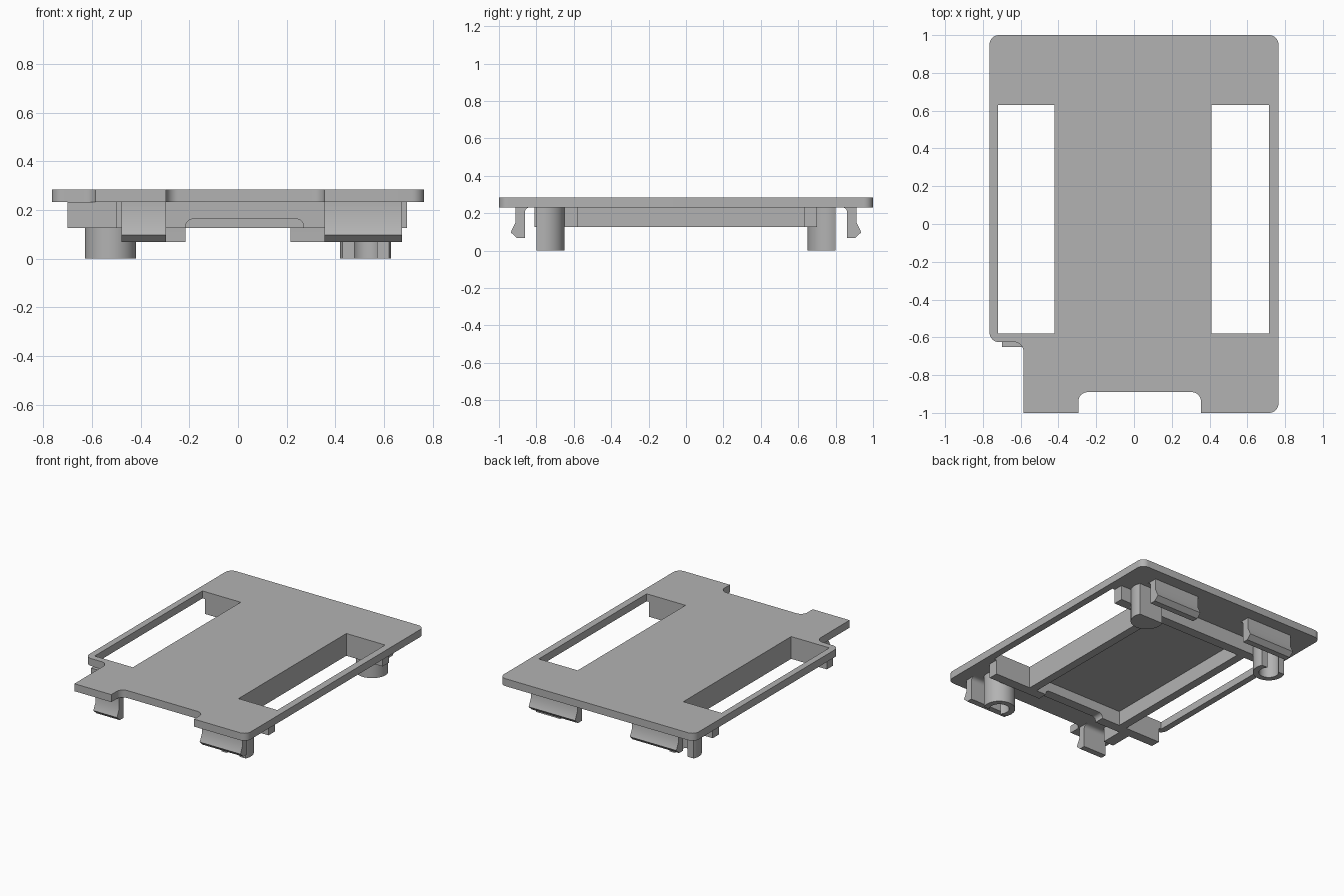
import bpy
from math import cos, sin, pi, acos
from mathutils import Matrix, Vector

cube = bpy.data.objects.get("Cube")
if cube:
    bpy.data.objects.remove(cube)

grey = bpy.data.materials.new("plain grey")
grey.use_nodes = True
colour = (0.45, 0.45, 0.45, 1)
grey.diffuse_color = colour
grey.node_tree.nodes["Principled BSDF"].inputs["Base Color"].default_value = colour

# Local profile axes and extrusion axis, as columns
AXES = {
    "x": ((0, 1, 0), (0, 0, 1), (1, 0, 0)),
    "y": ((1, 0, 0), (0, 0, 1), (0, -1, 0)),
    "z": ((1, 0, 0), (0, 1, 0), (0, 0, 1)),
}


def rounded(corners, steps=8):
    """Outline from (a, b, radius) corners, all right-angled where rounded."""
    path = []
    for i, (a, b, r) in enumerate(corners):
        p = Vector((a, b))
        if not r:
            path.append(p)
            continue
        u = (Vector(corners[i - 1][:2]) - p).normalized() * r
        v = (Vector(corners[(i + 1) % len(corners)][:2]) - p).normalized() * r
        for k in range(steps + 1):
            t = k / steps * pi / 2
            path.append(p + u * (1 - sin(t)) + v * (1 - cos(t)))
    return path


def rect(a0, b0, a1, b1):
    return [(a0, b0), (a1, b0), (a1, b1), (a0, b1)]


def prism(name, loops, lo, hi, axis="z"):
    """Extrude filled outlines (first outer, then holes) along an axis."""
    curve = bpy.data.curves.new(name, "CURVE")
    curve.dimensions = "2D"
    curve.fill_mode = "BOTH"
    curve.extrude = (hi - lo) / 2
    for loop in loops:
        spline = curve.splines.new("POLY")
        spline.points.add(len(loop) - 1)
        for point, (a, b) in zip(spline.points, loop):
            point.co = (a, b, 0, 1)
        spline.use_cyclic_u = True
    obj = bpy.data.objects.new(name, curve)
    bpy.context.collection.objects.link(obj)
    turn = Matrix(AXES[axis]).transposed().to_4x4()
    shift = Vector((0, 0, 0))
    shift["xyz".index(axis)] = (lo + hi) / 2
    obj.matrix_world = Matrix.Translation(shift) @ turn
    bpy.ops.object.select_all(action="DESELECT")
    obj.select_set(True)
    bpy.context.view_layer.objects.active = obj
    bpy.ops.object.convert(target="MESH")
    obj = bpy.context.object
    obj.data.materials.clear()
    obj.data.materials.append(grey)
    bpy.ops.object.shade_smooth_by_angle(angle=0.5)
    return obj


TOP, UNDER, RIB = 0.285, 0.232, 0.127

# Cover plate with two long windows and front cut-outs
outline = rounded([
    (-0.765, 1, 0.05), (0.765, 1, 0.05), (0.765, -1, 0.05), (0.355, -1, 0),
    (0.355, -0.89, 0.05), (-0.295, -0.89, 0.05), (-0.295, -1, 0),
    (-0.585, -1, 0), (-0.585, -0.625, 0.05), (-0.765, -0.625, 0.05)])
prism("cover_plate", [outline, rect(-0.72, -0.58, -0.42, 0.63),
                      rect(0.41, -0.58, 0.715, 0.63)], UNDER, TOP)

# Side rails and cross ribs under the plate
prism("right_rail", [rect(-0.42, -0.58, -0.36, 0.63)], RIB, UNDER)
prism("left_rail", [rect(0.35, -0.58, 0.41, 0.63)], RIB, UNDER)
prism("back_rib", [rect(-0.7, 0.63, 0.695, 0.7)], RIB, UNDER)
prism("front_rib", [rounded([
    (-0.7, RIB, 0), (-0.7, UNDER, 0), (0.695, UNDER, 0), (0.695, RIB, 0),
    (0.27, RIB, 0), (0.27, 0.163, 0.03), (-0.215, 0.163, 0.03),
    (-0.215, RIB, 0)])], -0.65, -0.58, "y")
prism("front_stop_block", [rect(-0.5, -0.81, -0.42, -0.65)], RIB, UNDER)


# Screw posts, sliced flat on the outer side, two of them open channels
def post(name, x, side, hollow):
    r, bore, cut = 0.105, 0.065, 0.045

    def arc(radius, backwards=False):
        start = acos(cut / radius)
        angles = [start + (2 * pi - 2 * start) * k / 32 for k in range(33)]
        if backwards:
            angles.reverse()
        return [(x + radius * sin(t), side * (0.755 + radius * cos(t)))
                for t in angles]

    loop = arc(r) + (arc(bore, True) if hollow else [])
    prism(name, [loop], 0, UNDER)


post("front_left_post", 0.525, -1, True)
post("back_left_post", 0.525, 1, False)
post("back_right_post", -0.525, 1, True)


# Snap clips with an outward hook and a filleted root
def clip(name, x0, x1, side):
    fillet = [(0.832 + 0.03 * sin(t), 0.202 + 0.03 * cos(t))
              for t in [k * pi / 16 for k in range(9)]]
    hook = [(0.862, 0.068), (0.905, 0.068), (0.937, 0.098),
            (0.912, 0.15), (0.912, UNDER)]
    prism(name, [[(side * a, b) for a, b in fillet + hook]], x0, x1, "x")


clip("front_right_clip", -0.48, -0.295, -1)
clip("front_left_clip", 0.355, 0.675, -1)
clip("back_right_clip", -0.58, -0.215, 1)
clip("back_left_clip", 0.215, 0.58, 1)
